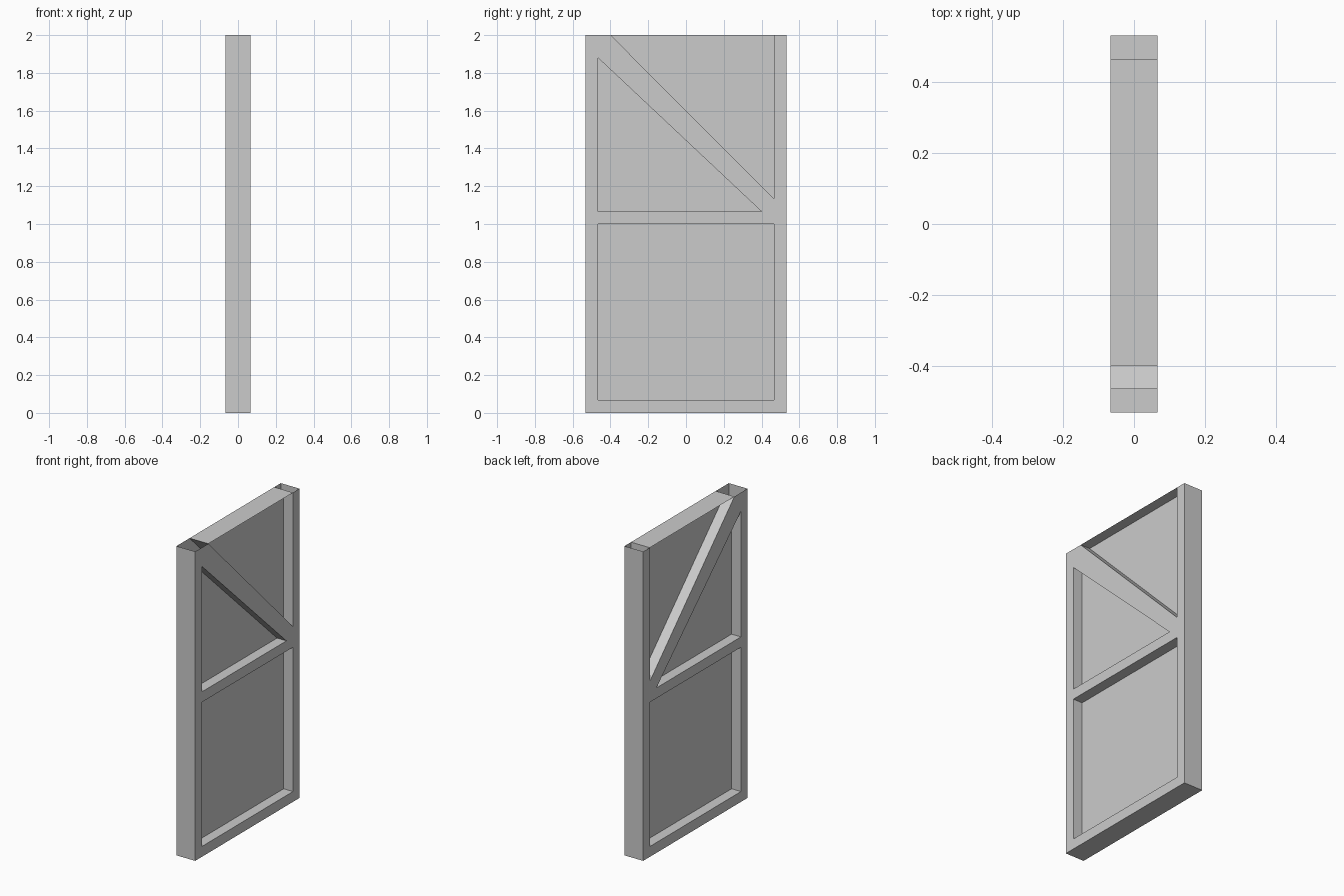
import bpy
import bmesh

if "Cube" in bpy.data.objects:
    bpy.data.objects.remove(bpy.data.objects["Cube"], do_unlink=True)

# Main dimensions
W, H, T = 0.533, 2.0, 0.067      # half width, height, half thickness
B = 0.067                        # width of the frame bars
I = W - B                        # inner half width
MID = 1.0                        # underside of the middle rail

# Openings as (y, z) outlines
square = [(-I, B), (I, B), (I, MID), (-I, MID)]
lower_triangle = [(-I, MID + B), (I - B, MID + B), (-I, 1.88)]
upper_triangle = [(I, MID + 2 * B), (I, H), (-I + B, H)]

grey = bpy.data.materials.new("light grey")
grey.use_nodes = True
colour = (0.6, 0.6, 0.6, 1)
grey.diffuse_color = colour
grey.node_tree.nodes["Principled BSDF"].inputs["Base Color"].default_value = colour


def finish(bm, name):
    mesh = bpy.data.meshes.new(name)
    bm.to_mesh(mesh)
    bm.free()
    mesh.materials.append(grey)
    obj = bpy.data.objects.new(name, mesh)
    bpy.context.collection.objects.link(obj)


def ring(bm, outline, x):
    return [bm.verts.new((x, y, z)) for y, z in outline]


def pairs(verts):
    return list(zip(verts, verts[1:] + verts[:1]))


# Hollow frame: two pierced side plates joined by walls, left open on top
bm = bmesh.new()
silhouette = [(-W, H), (-W, 0), (W, 0), (W, H), (I, H),
              (I, MID + 2 * B), (-I + B, H)]
sides = []
for x in (-T, T):
    rings = [ring(bm, o, x) for o in (silhouette, square, lower_triangle)]
    edges = [bm.edges.new(p) for r in rings for p in pairs(r)]
    bmesh.ops.triangle_fill(bm, edges=edges, use_beauty=True,
                            use_dissolve=False, normal=(1 if x > 0 else -1, 0, 0))
    sides.append(rings)

for outer_a, outer_b in zip(*sides):
    for (a, b), (c, d) in zip(pairs(outer_a), pairs(outer_b)):
        open_top = a.co.z == H and b.co.z == H
        if not open_top:
            bm.faces.new((a, b, d, c))

# Cap over the upper opening
cap = [side[0][i] for side, i in ((sides[0], 4), (sides[0], 6),
                                  (sides[1], 6), (sides[1], 4))]
bm.faces.new(cap)
finish(bm, "door_frame")

# Thin infill panels on the centre plane
for name, outline in (("lower_panel", square),
                      ("middle_panel", lower_triangle),
                      ("upper_panel", upper_triangle)):
    bm = bmesh.new()
    bm.faces.new(ring(bm, outline, 0))
    finish(bm, name)
